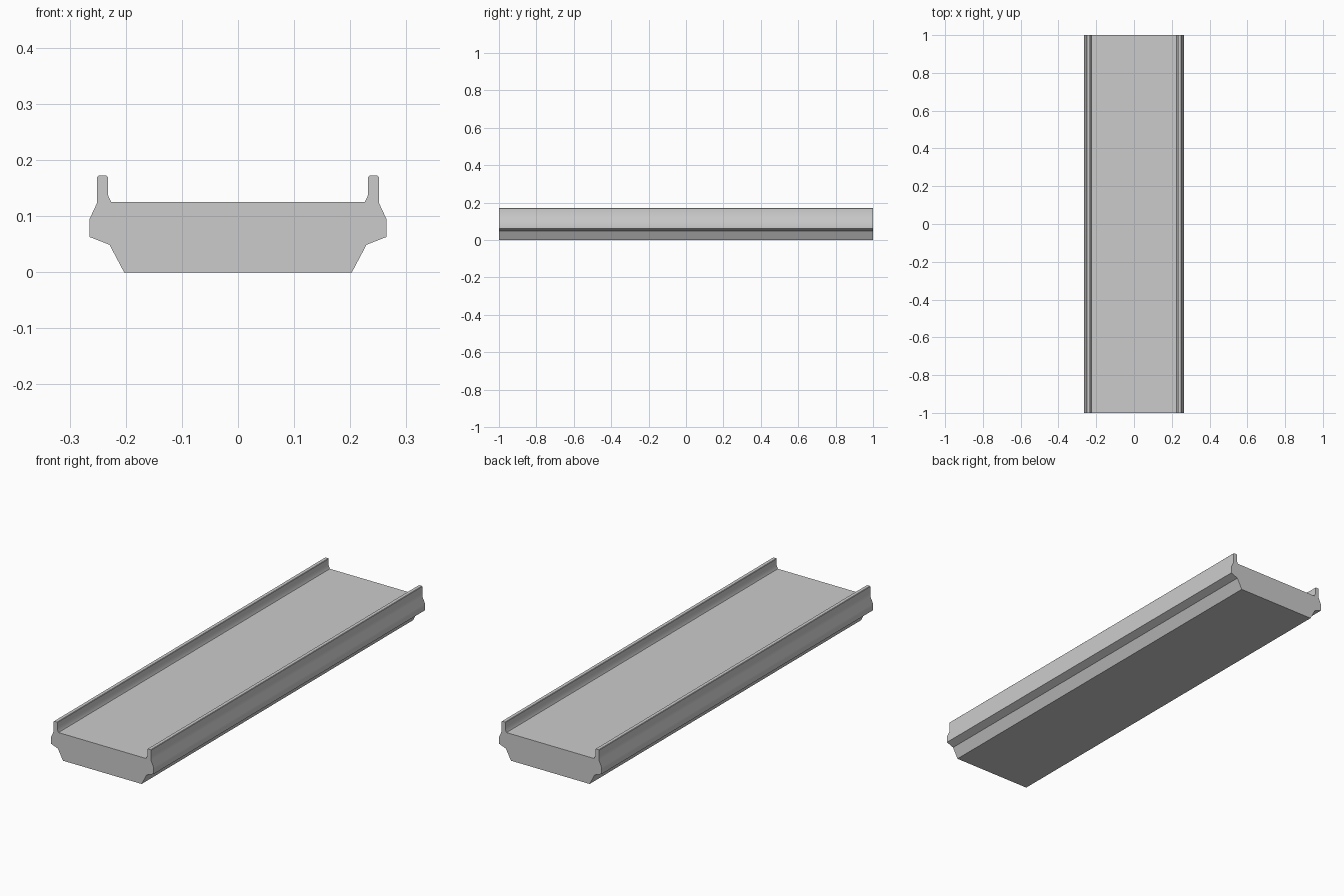
import bpy
import bmesh
import math

if "Cube" in bpy.data.objects:
    bpy.data.objects.remove(bpy.data.objects["Cube"])

LENGTH = 2.0

# Right half of the cross-section (x, z), from the underside up to the tray floor
half = [
    (0.203, 0.0), (0.229, 0.049), (0.265, 0.063), (0.265, 0.094),
    (0.251, 0.124), (0.251, 0.170), (0.249, 0.172), (0.234, 0.172),
    (0.232, 0.170), (0.232, 0.138), (0.226, 0.125),
]
profile = half + [(-x, z) for x, z in reversed(half)]

# Channel slab: mirrored profile extruded along y
bm = bmesh.new()
end = bm.faces.new([bm.verts.new((x, -LENGTH / 2, z)) for x, z in profile])
result = bmesh.ops.extrude_face_region(bm, geom=[end], use_keep_orig=True)
moved = [v for v in result["geom"] if isinstance(v, bmesh.types.BMVert)]
bmesh.ops.translate(bm, verts=moved, vec=(0, LENGTH, 0))
bmesh.ops.recalc_face_normals(bm, faces=bm.faces[:])

mesh = bpy.data.meshes.new("channel_slab")
bm.to_mesh(mesh)
bm.free()
slab = bpy.data.objects.new("channel_slab", mesh)
bpy.context.collection.objects.link(slab)

# Soft blend over the shallow side bends, sharp elsewhere
bpy.context.view_layer.objects.active = slab
slab.select_set(True)
bpy.ops.object.shade_smooth_by_angle(angle=math.radians(30))
